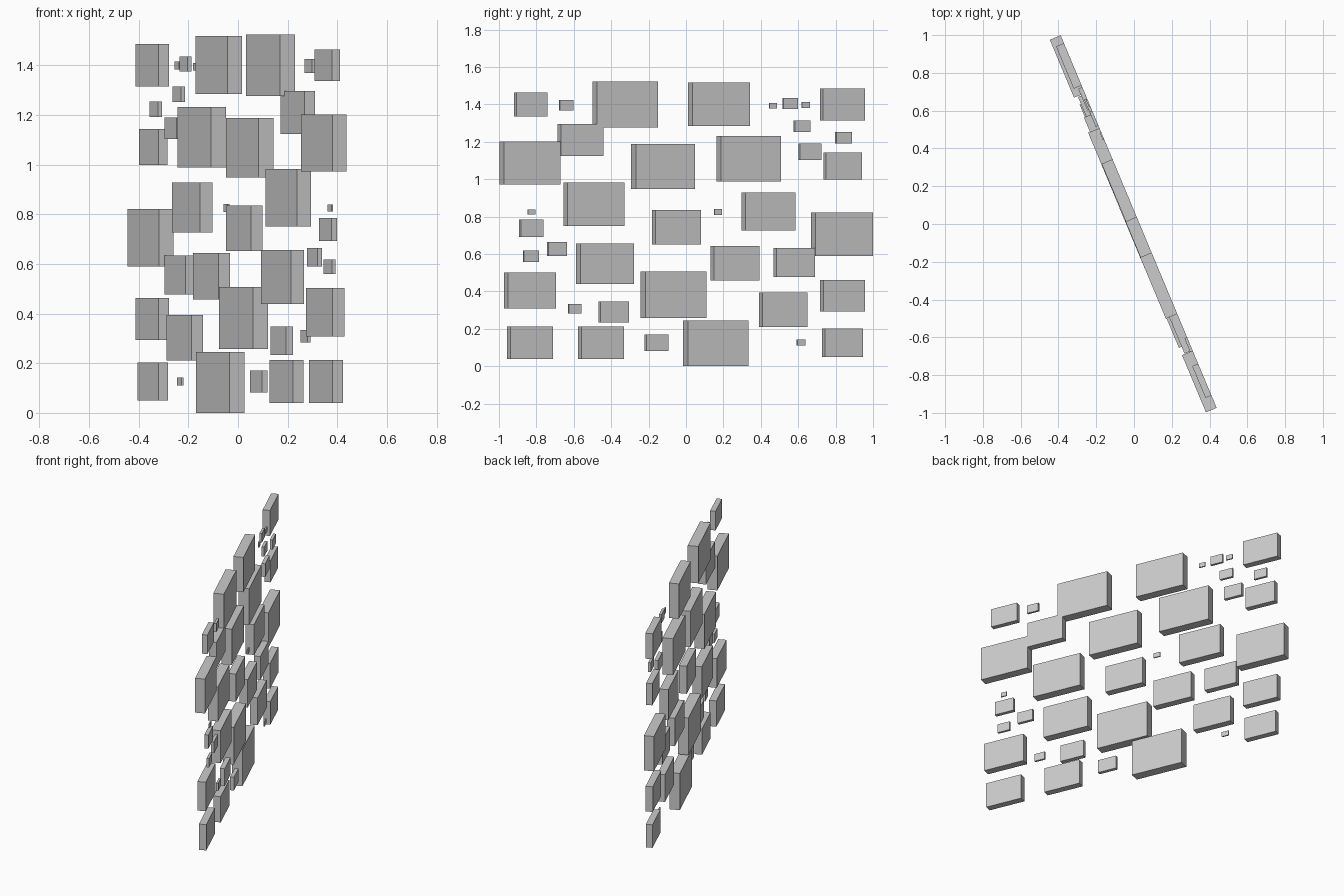
import bpy, bmesh
from mathutils import Matrix
from math import atan, cos

SLOPE = 0.4187          # wall direction: x falls by this per unit of y
ANGLE = atan(SLOPE)
FACE_X = 0.03           # all panels share one flush face through this x
HEIGHT, DEPTH = 0.70, 0.187   # panel proportions relative to width

# rows of floating panels: (centre y, centre z, width)
ROWS = {
    "top_panel": [(-.83, 1.40, .182), (-.64, 1.396, .08), (-.326, 1.40, .352), (.177, 1.40, .333),
                  (.465, 1.393, .043), (.557, 1.405, .085), (.641, 1.398, .046), (.837, 1.40, .243)],
    "upper_panel": [(.62, 1.283, .09), (.842, 1.222, .09), (.663, 1.146, .125), (.837, 1.07, .207),
                    (.335, 1.11, .348), (-.123, 1.068, .342), (-.564, 1.21, .247), (-.834, 1.087, .328)],
    "middle_panel": [(-.492, .866, .33), (-.826, .825, .041), (-.827, .738, .131), (-.051, .743, .263),
                     (.171, .825, .045), (.441, .827, .29), (.834, .705, .332)],
    "lower_panel": [(-.69, .627, .108), (-.829, .588, .085), (.578, .555, .222), (.262, .55, .265),
                    (-.433, .547, .31), (-.834, .405, .277), (-.594, .308, .073), (-.387, .29, .163),
                    (-.067, .382, .354), (.521, .302, .261), (.837, .378, .24)],
    "bottom_panel": [(.837, .126, .22), (.615, .127, .047), (.159, .123, .35), (-.158, .126, .127),
                     (-.455, .126, .246), (-.834, .126, .246)],
}


def panel(name, y, z, w):
    bm = bmesh.new()
    bmesh.ops.create_cube(bm, size=1, matrix=Matrix.Diagonal((DEPTH * w, w, HEIGHT * w, 1)))
    mesh = bpy.data.meshes.new(name)
    bm.to_mesh(mesh)
    bm.free()
    ob = bpy.data.objects.new(name, mesh)
    ob.location = (FACE_X - SLOPE * y - DEPTH * w / 2 / cos(ANGLE), y, z)
    ob.rotation_euler.z = ANGLE
    bpy.context.collection.objects.link(ob)


for row, items in ROWS.items():
    for i, (y, z, w) in enumerate(items, 1):
        panel(f"{row}_{i}", y, z, w)
